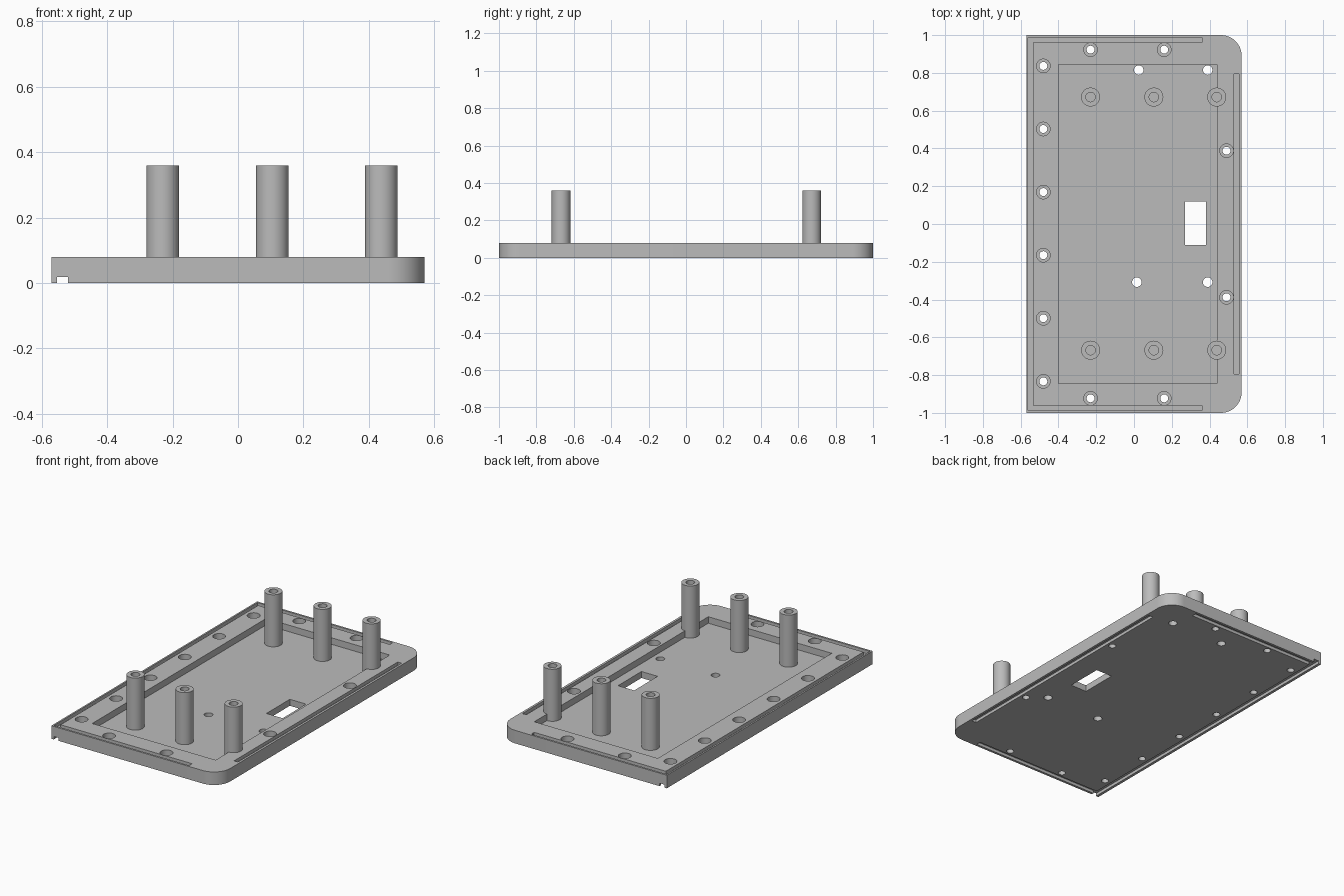
import bpy, bmesh
from math import sin, cos, pi

old = bpy.data.objects.get("Cube")
if old:
    bpy.data.objects.remove(old, do_unlink=True)

grey = bpy.data.materials.new("plain grey")
grey.use_nodes = True
grey.diffuse_color = (0.5, 0.5, 0.5, 1)
grey.node_tree.nodes["Principled BSDF"].inputs["Base Color"].default_value = grey.diffuse_color


def prism(bm, pts, z0, z1):
    """Extrude a counter-clockwise outline from z0 to z1."""
    low = [bm.verts.new((x, y, z0)) for x, y in pts]
    high = [bm.verts.new((x, y, z1)) for x, y in pts]
    bm.faces.new(low[::-1])
    bm.faces.new(high)
    n = len(pts)
    for i in range(n):
        j = (i + 1) % n
        bm.faces.new((low[i], low[j], high[j], high[i]))


def box(bm, x0, x1, y0, y1, z0, z1):
    prism(bm, [(x0, y0), (x1, y0), (x1, y1), (x0, y1)], z0, z1)


def arc(cx, cy, r, a0, a1, n):
    return [(cx + r * cos(a0 + (a1 - a0) * i / n), cy + r * sin(a0 + (a1 - a0) * i / n))
            for i in range(n + 1)]


def cylinder(bm, x, y, r, z0, z1, n=48):
    prism(bm, arc(x, y, r, 0, 2 * pi, n)[:-1], z0, z1)


def make(name, bm):
    bmesh.ops.recalc_face_normals(bm, faces=bm.faces)
    mesh = bpy.data.meshes.new(name)
    bm.to_mesh(mesh)
    bm.free()
    mesh.materials.append(grey)
    ob = bpy.data.objects.new(name, mesh)
    bpy.context.collection.objects.link(ob)
    return ob


def cut(ob, bm):
    """Subtract a group of separate solids and remove the cutter."""
    cutter = make("cutter", bm)
    cutter.hide_render = True
    mod = ob.modifiers.new("cut", "BOOLEAN")
    mod.operation, mod.solver, mod.object = "DIFFERENCE", "EXACT", cutter
    bpy.context.view_layer.objects.active = ob
    bpy.ops.object.modifier_apply(modifier=mod.name)
    bpy.data.objects.remove(cutter, do_unlink=True)


def smooth(ob):
    bpy.ops.object.select_all(action="DESELECT")
    ob.select_set(True)
    bpy.context.view_layer.objects.active = ob
    bpy.ops.object.shade_smooth_by_angle(angle=0.6)


W, T, FLOOR, R = 0.57, 0.08, 0.04, 0.11

# Base plate with two rounded corners
bm = bmesh.new()
outline = [(-W, 1), (-W, -1)]
outline += arc(W - R, -1 + R, R, -pi / 2, 0, 16) + arc(W - R, 1 - R, R, 0, pi / 2, 16)
prism(bm, outline, 0, T)
plate = make("base_plate", bm)

# Tray recess, screw counterbores and upper sealing grooves
screws = [(-0.48, 0.837 - 0.334 * i) for i in range(6)]
screws += [(x, s * 0.923) for x in (-0.23, 0.16) for s in (1, -1)]
screws += [(0.49, s * 0.388) for s in (1, -1)]
bm = bmesh.new()
box(bm, -0.40, 0.44, -0.845, 0.845, FLOOR, 0.2)
for x, y in screws:
    cylinder(bm, x, y, 0.036, FLOOR, 0.2)
prism(bm, [(0.36, 0.96), (0.36, 0.988), (-0.56, 0.988), (-0.56, -0.988), (0.36, -0.988),
           (0.36, -0.96), (-0.535, -0.96), (-0.535, 0.96)], 0.06, 0.2)
box(bm, 0.53, 0.556, -0.795, 0.795, 0.06, 0.2)
cut(plate, bm)

# Through holes and the rectangular window
bm = bmesh.new()
for x, y in screws:
    cylinder(bm, x, y, 0.021, -0.1, 0.2, 32)
for x, y in ((0.025, 0.815), (0.39, 0.815), (0.015, -0.308), (0.39, -0.308)):
    cylinder(bm, x, y, 0.025, -0.1, 0.2, 32)
box(bm, 0.27, 0.38, -0.11, 0.118, -0.1, 0.2)
cut(plate, bm)

# Underside grooves, the long one open at both ends
bm = bmesh.new()
prism(bm, [(-0.553, 1.1), (-0.553, -1.1), (-0.52, -1.1), (-0.52, -0.985), (0.36, -0.985),
           (0.36, -0.955), (-0.52, -0.955), (-0.52, 0.955), (0.36, 0.955), (0.36, 0.985),
           (-0.52, 0.985), (-0.52, 1.1)], -0.1, 0.018)
box(bm, 0.525, 0.555, -0.795, 0.795, -0.1, 0.018)
cut(plate, bm)
smooth(plate)

# Six hollow standoffs
for side, y in (("front", -0.668), ("back", 0.672)):
    for i, x in enumerate((-0.23, 0.105, 0.438)):
        bm = bmesh.new()
        cylinder(bm, x, y, 0.05, FLOOR - 0.01, 0.36)
        post = make(f"{side}_standoff_{i + 1}", bm)
        bm = bmesh.new()
        cylinder(bm, x, y, 0.025, 0.16, 0.5)
        cut(post, bm)
        smooth(post)
